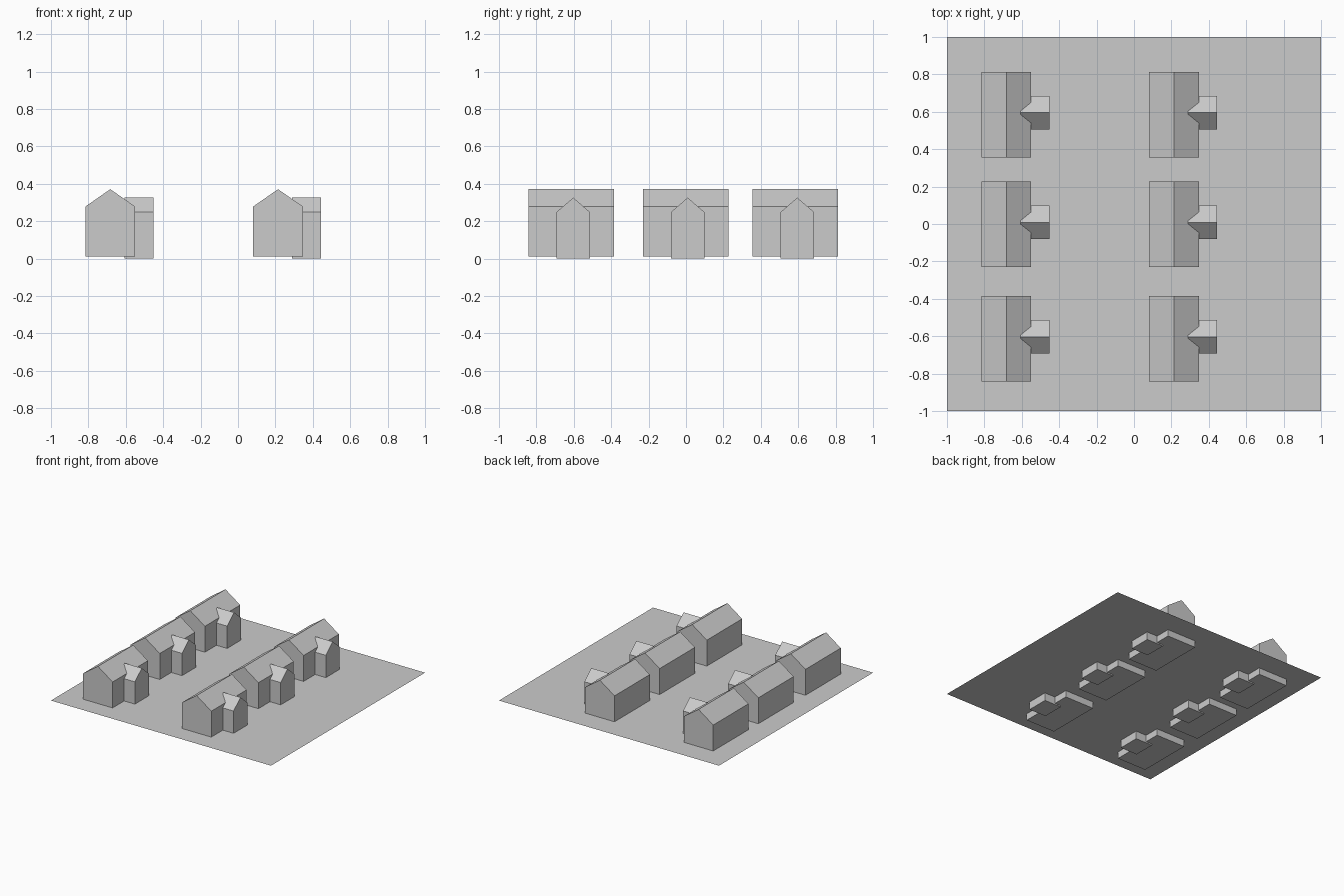
import bpy

if "Cube" in bpy.data.objects:
    bpy.data.objects.remove(bpy.data.objects["Cube"])


def mesh_object(name, verts, faces):
    mesh = bpy.data.meshes.new(name)
    mesh.from_pydata(verts, [], faces)
    mesh.update()
    obj = bpy.data.objects.new(name, mesh)
    bpy.context.collection.objects.link(obj)
    return obj


def gabled_block(name, half_width, bottom, eave, ridge, start, end, place):
    """Extrude a closed house-shaped profile; place(u, z, d) maps to xyz."""
    profile = [(-half_width, bottom), (half_width, bottom), (half_width, eave),
               (0, ridge), (-half_width, eave)]
    n = len(profile)
    verts = [place(u, z, d) for d in (start, end) for u, z in profile]
    faces = [tuple(reversed(range(n))), tuple(range(n, 2 * n))]
    faces += [(i, (i + 1) % n, (i + 1) % n + n, i + n) for i in range(n)]
    return mesh_object(name, verts, faces)


# Thin ground sheet, slightly above the sunken house bases
GROUND_Z = 0.065
mesh_object("ground_sheet",
            [(-1, -1, GROUND_Z), (1, -1, GROUND_Z), (1, 1, GROUND_Z), (-1, 1, GROUND_Z)],
            [(0, 1, 2, 3)])

# Two rows of three houses
for col, cx in enumerate((-0.683, 0.214)):
    for row, cy in enumerate((-0.614, -0.002, 0.584)):
        # Main hall, ridge along y (profile mirrored to keep normals outward)
        gabled_block(f"house_{col}_{row}", 0.1335, 0.01, 0.278, 0.371, -0.229, 0.229,
                     lambda u, z, d: (cx - u, cy + d, z))
        # Cross-gabled entrance wing, ridge along x
        gabled_block(f"entrance_wing_{col}_{row}", 0.09, 0.0, 0.248, 0.326, 0.076, 0.231,
                     lambda u, z, d: (cx + d, cy + 0.011 + u, z))
